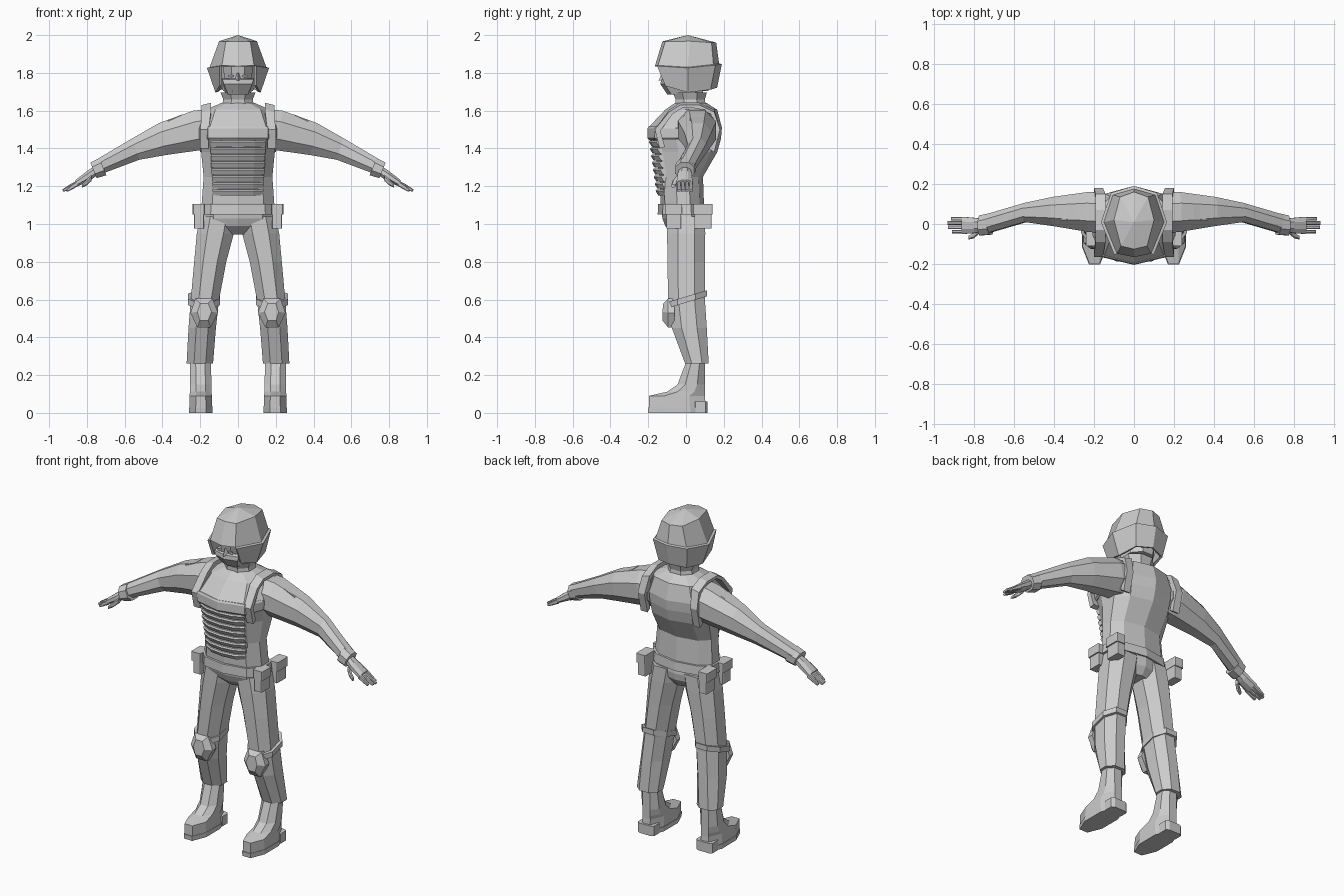
import bpy, bmesh, math
from mathutils import Vector

grey = bpy.data.materials.new("light_grey")
grey.diffuse_color = (0.6, 0.6, 0.6, 1)


def loft(name, rings, closed=True, caps=True, apex=None, mirror=False):
    """Skin a list of equal-length point rings; apex closes the last ring to a point."""
    bm = bmesh.new()
    vs = [[bm.verts.new(p) for p in r] for r in rings]
    n = len(vs[0])
    for a, b in zip(vs, vs[1:]):
        for i in range(n if closed else n - 1):
            j = (i + 1) % n
            bm.faces.new((a[i], a[j], b[j], b[i]))
    if caps:
        bm.faces.new(vs[0][::-1])
        if apex is None:
            bm.faces.new(vs[-1])
    if apex is not None:
        t = bm.verts.new(apex)
        for i in range(n):
            bm.faces.new((vs[-1][i], vs[-1][(i + 1) % n], t))
    bmesh.ops.recalc_face_normals(bm, faces=bm.faces)
    me = bpy.data.meshes.new(name)
    bm.to_mesh(me)
    bm.free()
    me.materials.append(grey)
    ob = bpy.data.objects.new(name, me)
    bpy.context.collection.objects.link(ob)
    if mirror:
        ob.modifiers.new("mirror", 'MIRROR')
    return ob


def octagon(u0, u1, v0, v1, c=0.28):
    """Rectangle with chamfered corners."""
    du, dv = (u1 - u0) * c, (v1 - v0) * c
    return [(u0 + du, v0), (u1 - du, v0), (u1, v0 + dv), (u1, v1 - dv),
            (u1 - du, v1), (u0 + du, v1), (u0, v1 - dv), (u0, v0 + dv)]


def level(z, x0, x1, y0, y1, c=0.28):
    return [(x, y, z) for x, y in octagon(x0, x1, y0, y1, c)]


def slice_x(x, y0, y1, z0, z1, c=0.28, lean=0.0):
    """Ring across an arm; lean tips the top outward."""
    m = (z0 + z1) / 2
    return [(x + lean * (z - m), y, z) for y, z in octagon(y0, y1, z0, z1, c)]


def sym(half):
    """Half ring from front centre to back centre, completed on the other side."""
    return half + [(-x, y, z) for x, y, z in half[-2:0:-1]]


def body(z, w, fx, yf, yb):
    d = yb - yf
    return sym([(0, yf, z), (fx, yf + d * .1, z), (w, yf + d * .38, z),
                (w, yf + d * .68, z), (w * .7, yb - d * .1, z), (0, yb, z)])


def box(name, x0, x1, y0, y1, z0, z1, c=0.05, mirror=True):
    return loft(name, [level(z0, x0, x1, y0, y1, c), level(z1, x0, x1, y0, y1, c)],
                mirror=mirror)


# torso and pelvis
loft("torso", [body(*r) for r in (
    (.945, .07, .04, -.06, .07), (.99, .17, .10, -.11, .10), (1.03, .20, .13, -.125, .105),
    (1.11, .192, .135, -.135, .095), (1.25, .182, .13, -.14, .09),
    (1.38, .195, .14, -.165, .165), (1.45, .20, .15, -.195, .185),
    (1.51, .205, .15, -.20, .19), (1.605, .17, .12, -.11, .165), (1.64, .09, .06, -.06, .11))])

# upper chest plate lip
loft("chest_plate", [body(*r) for r in (
    (1.445, .195, .155, -.195, .17), (1.455, .205, .16, -.204, .18),
    (1.505, .207, .16, -.204, .185), (1.515, .2, .155, -.198, .18))])

# stepped belly plates, each flaring at its upper edge
for i in range(8):
    z = 1.41 - i * .037
    yf = -.196 + i * .005
    w = .148 - i * .002
    rings = []
    for dz, dy in ((0, .014), (.024, 0), (.032, .006)):
        rings.append(sym([(0, yf + dy, z + dz), (w * .6, yf + dy + .01, z + dz),
                          (w, yf + dy + .04, z + dz), (w, yf + .11, z + dz),
                          (0, yf + .12, z + dz)]))
    loft("belly_plate", rings)

# belt, buckle and hip pouches
loft("belt", [body(1.05, .212, .145, -.15, .112), body(1.105, .205, .142, -.148, .108)])
for y0, y1 in ((-.11, -.02), (.04, .14)):
    box("pouch", .18, .232, y0 + .006, y1 - .006, .975, 1.06)
    box("pouch_flap", .178, .24, y0, y1, 1.05, 1.105)

# neck and collar
loft("neck", [level(1.6, -.07, .07, -.05, .09), level(1.76, -.065, .065, -.05, .09)])
loft("collar", [level(1.625, -.085, .085, -.055, .105), level(1.66, -.078, .078, -.055, .1),
                level(1.695, -.092, .092, -.07, .11), level(1.69, -.075, .075, -.055, .095)])

# shoulder straps wrapping from chest over to back
path = [(-.14, 1.40), (-.165, 1.50), (-.09, 1.605), (-.03, 1.642), (.07, 1.642),
        (.15, 1.605), (.18, 1.50), (.15, 1.38)]
rings = []
for i, (y, z) in enumerate(path):
    inw = Vector((0, .03 - y, 1.45 - z)).normalized() * .03
    x0, x1 = (.142, .192) if 1 < i < 6 else (.155, .2)
    rings.append([(x0, y, z), (x1, y, z - (.012 if 1 < i < 6 else 0)),
                  (x1, y + inw.y, z + inw.z), (x0, y + inw.y, z + inw.z)])
loft("shoulder_strap", rings, mirror=True)

# arms
loft("arm", [slice_x(.15, -.045, .155, 1.40, 1.61),
             slice_x(.22, -.04, .16, 1.39, 1.60, lean=.15),
             slice_x(.40, -.01, .135, 1.365, 1.535, lean=.2),
             slice_x(.54, .01, .105, 1.34, 1.455, lean=.3),
             slice_x(.745, -.05, .045, 1.262, 1.335, lean=.4)], mirror=True)
loft("cuff", [slice_x(.715, -.053, .053, 1.258, 1.35, lean=.4),
              slice_x(.765, -.057, .043, 1.243, 1.325, lean=.4)], mirror=True)
loft("sleeve_patch", [[(x, y, z + dz) for x, z in ((.30, 1.572), (.375, 1.545))
                       for y in ys] for ys, dz in (((.02, .09), -.03),)] and
     [[(.30, .02, z0), (.30, .09, z0), (.37, .09, z0 - .03), (.37, .02, z0 - .03)]
      for z0 in (1.53, 1.579)], mirror=True)

# hands
loft("palm", [slice_x(.75, -.033, .025, 1.262, 1.308, lean=.4),
              slice_x(.79, -.045, .03, 1.232, 1.28, lean=.4),
              slice_x(.855, -.05, .036, 1.200, 1.232, lean=.4)], mirror=True)
for i, tip in enumerate((.905, .925, .928, .91)):
    y = -.047 + i * .0215
    rings = [slice_x(x, y, y + .018, z - h, z + h, .2, .4) for x, z, h in (
        (.845, 1.217, .013), ((.845 + tip) / 2, 1.198, .011), (tip, 1.177, .006))]
    loft("finger", rings, mirror=True)
loft("thumb", [slice_x(.775, -.052, -.022, 1.228, 1.262), slice_x(.80, -.072, -.045, 1.205, 1.235),
               slice_x(.825, -.078, -.058, 1.192, 1.21)], mirror=True)

# trouser legs
loft("trouser_leg", [level(*r) for r in (
    (.262, .132, .272, -.005, .12), (.45, .117, .262, -.075, .11), (.60, .10, .25, -.095, .1),
    (.80, .062, .232, -.098, .1), (.95, .022, .218, -.1, .102), (1.04, .008, .2, -.1, .1))],
    mirror=True)

# knee pad and its sloped strap
loft("knee_pad", [[(x, y, z) for x, z in ((.145, .452), (.215, .452), (.252, .53), (.225, .605),
                                          (.135, .605), (.105, .53))] for y in (-.06, -.095)] +
     [[(.158, -.125, .49), (.202, -.125, .49), (.215, -.125, .535), (.2, -.12, .58),
       (.158, -.12, .58), (.14, -.125, .535)]], mirror=True)
loft("knee_strap", [[(x, y, z + .6 + y * .3) for x, y, z in level(dz, .095, .265, -.105, .11)]
                    for dz in (-.016, .016)], mirror=True)

# boots with soles
loft("boot", [level(*r) for r in (
    (.025, .136, .258, -.197, .105), (.09, .138, .256, -.197, .1), (.112, .14, .255, -.1, .1),
    (.15, .14, .255, -.045, .1), (.30, .145, .255, .012, .1))], mirror=True)
loft("sole", [level(0, .134, .26, -.2, .11), level(.028, .134, .26, -.202, .113)], mirror=True)
box("boot_heel", .142, .252, .04, .115, 0, .06, .15)

# helmet dome, rim and open-fronted lower shell
rim = sym([(0, -.165, 1.835), (.085, -.148, 1.84), (.15, .01, 1.83), (.105, .145, 1.845),
           (0, .175, 1.85)])
crown = sym([(0, -.125, 1.967), (.065, -.11, 1.965), (.1, .02, 1.968), (.07, .135, 1.96),
             (0, .16, 1.96)])
loft("helmet_dome", [rim, crown], apex=(0, .01, 2.0))
low = sym([(0, -.1, 1.7), (.085, -.105, 1.735), (.105, .01, 1.7), (.085, .12, 1.715),
           (0, .15, 1.725)])
shell = loft("helmet_lower", [low[1:], rim[1:]], closed=False, caps=False)
sol = shell.modifiers.new("thickness", 'SOLIDIFY')
sol.thickness = .015
sol.offset = -1
loft("helmet_padding", [level(1.705, -.08, .08, -.07, .12), level(1.84, -.1, .1, -.1, .13)])

# face, nose and chin mask
loft("face", [level(1.70, -.06, .06, -.1, .05), level(1.84, -.082, .082, -.125, .05)])
loft("chin_mask", [sym([(0, a, z), (w, a + .022, z), (w + .012, .0, z), (0, .03, z)])
                   for z, w, a in ((1.685, .052, -.098), (1.74, .075, -.135),
                                   (1.765, .082, -.132), (1.77, .078, -.12))])
loft("nose", [sym([(0, a, z), (w, -.11, z), (0, -.1, z)])
              for z, w, a in ((1.76, .018, -.145), (1.80, .008, -.128))])
for s in (1,):
    box("eye", .022, .052, -.127, -.118, 1.778, 1.79, .3)
